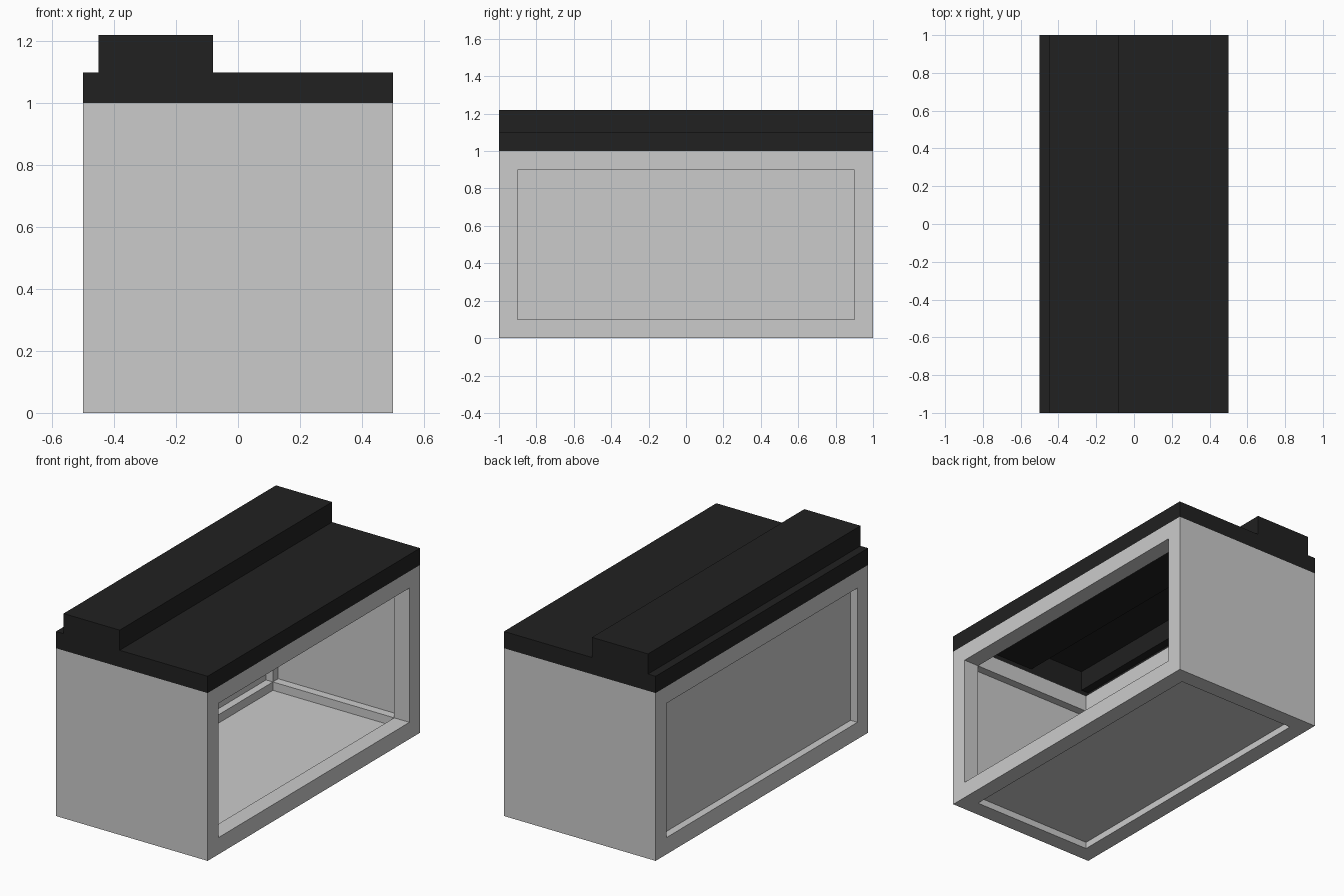
import bpy, bmesh

if "Cube" in bpy.data.objects:
    bpy.data.objects.remove(bpy.data.objects["Cube"])


def link(name, bm):
    bmesh.ops.recalc_face_normals(bm, faces=bm.faces)
    mesh = bpy.data.meshes.new(name)
    bm.to_mesh(mesh)
    bm.free()
    obj = bpy.data.objects.new(name, mesh)
    bpy.context.collection.objects.link(obj)
    return obj


def box(name, xs, ys, zs):
    bm = bmesh.new()
    bmesh.ops.create_cube(bm, size=1)
    for v in bm.verts:
        v.co = [r[0] if c < 0 else r[1] for c, r in zip(v.co, (xs, ys, zs))]
    return link(name, bm)


# Tank block, hollowed into a frame with recessed thin panels
tank = box("tank_frame", (-0.5, 0.5), (-1, 1), (0, 1))
cuts = [
    ((-0.4, 0.6), (-0.9, 0.9), (0.1, 0.9)),        # cavity and open front side
    ((-0.4, 0.4), (-0.9, 0.9), (0.05, 1.1)),       # open top and sunken floor
    ((-0.4, 0.4), (-0.95, 0.95), (0.1, 0.9)),      # end walls, inner recess
    ((-0.445, 0.0), (-0.9, 0.9), (0.1, 0.9)),      # back panel, inner recess
    ((-0.6, -0.455), (-0.9, 0.9), (0.1, 0.9)),     # back panel, outer recess
    ((-0.4, 0.4), (-0.9, 0.9), (-0.1, 0.04)),      # floor panel, outer recess
]
cutters = []
for c in cuts:
    cutter = box("cutter", *c)
    cutter.hide_render = True
    mod = tank.modifiers.new("cut", 'BOOLEAN')
    mod.operation, mod.solver, mod.object = 'DIFFERENCE', 'EXACT', cutter
    cutters.append(cutter)

# Bake the cuts and drop the helpers
bpy.context.view_layer.update()
baked = bpy.data.meshes.new_from_object(
    tank.evaluated_get(bpy.context.evaluated_depsgraph_get()))
tank.modifiers.clear()
tank.data = baked
for cutter in cutters:
    bpy.data.objects.remove(cutter)

# Lid: hollow stepped shell, open underneath
profile = [(-0.5, 1), (-0.5, 1.1), (-0.45, 1.1), (-0.45, 1.22),
           (-0.08, 1.22), (-0.08, 1.1), (0.5, 1.1), (0.5, 1)]
bm = bmesh.new()
front, back = [[bm.verts.new((x, y, z)) for x, z in profile] for y in (-1, 1)]
bm.faces.new(front)
bm.faces.new(back[::-1])
for i in range(len(profile) - 1):
    bm.faces.new((front[i + 1], front[i], back[i], back[i + 1]))
lid = link("hood_lid", bm)

black = bpy.data.materials.new("black_plastic")
black.diffuse_color = (0.015, 0.015, 0.015, 1)
black.use_nodes = True
black.node_tree.nodes["Principled BSDF"].inputs["Base Color"].default_value = black.diffuse_color
lid.data.materials.append(black)
